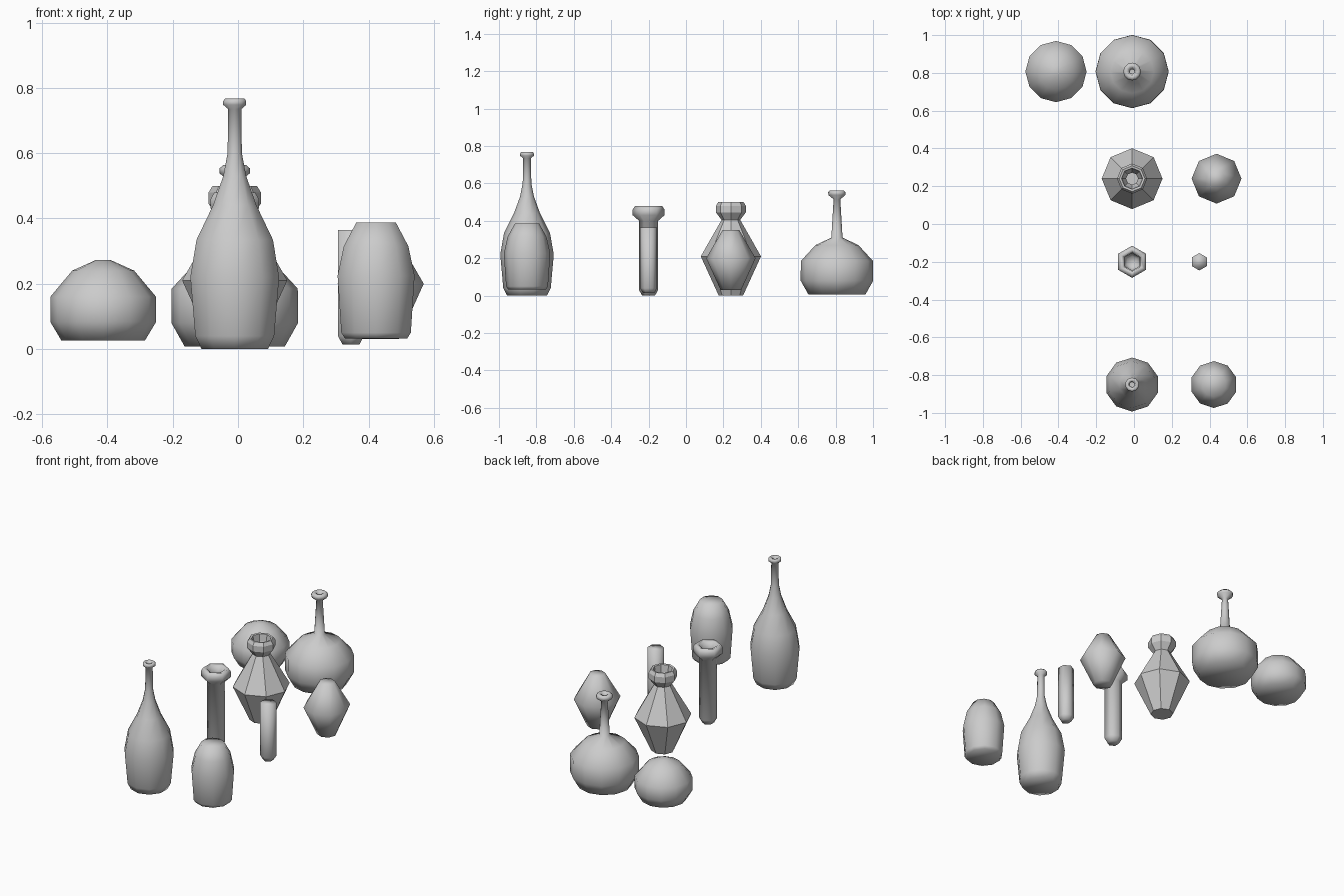
import bpy, bmesh
from math import sin, cos, pi

if "Cube" in bpy.data.objects:
    bpy.data.objects.remove(bpy.data.objects["Cube"])

grey = bpy.data.materials.new("light_grey")
grey.use_nodes = True
grey.diffuse_color = (0.6, 0.6, 0.6, 1)
grey.node_tree.nodes["Principled BSDF"].inputs["Base Color"].default_value = (0.6, 0.6, 0.6, 1)


def lathe(name, location, sides, profile, smooth=True):
    """Spin (radius, height) points round z, capping both ends."""
    bm = bmesh.new()
    rings = []
    for r, z in profile:
        angles = [pi / 2 + 2 * pi * i / sides for i in range(sides)]
        rings.append([bm.verts.new((r * cos(a), r * sin(a), z)) for a in angles])
    for low, high in zip(rings, rings[1:]):
        for i in range(sides):
            j = (i + 1) % sides
            bm.faces.new((low[i], low[j], high[j], high[i]))
    bm.faces.new(rings[0][::-1])
    bm.faces.new(rings[-1])
    for face in bm.faces:
        face.smooth = smooth
    mesh = bpy.data.meshes.new(name)
    bm.to_mesh(mesh)
    bm.free()
    mesh.materials.append(grey)
    obj = bpy.data.objects.new(name, mesh)
    obj.location = (*location, 0)
    bpy.context.collection.objects.link(obj)


def vessel(name, sides, place, fill_place, outer, mouth, fill, smooth=True):
    """A hollow bottle, and its liquid standing beside it."""
    lathe(name, place, sides, outer + mouth + fill[::-1], smooth)
    lathe(name + "_liquid", fill_place, sides, fill)


# Tall wine-shaped bottle
vessel("tall_bottle", 10, (-0.01, -0.85), (0.423, -0.85),
       [(0.107, 0), (0.127, 0.04), (0.143, 0.22), (0.123, 0.335),
        (0.07, 0.44), (0.037, 0.53), (0.023, 0.6), (0.021, 0.735)],
       [(0.037, 0.748), (0.037, 0.76), (0.031, 0.767), (0.018, 0.765), (0.013, 0.74), (0.014, 0.6)],
       [(0.1, 0.032), (0.112, 0.05), (0.124, 0.225), (0.104, 0.315), (0.064, 0.387)])

# Narrow six-sided vial with a wide lip
vessel("vial", 6, (-0.01, -0.2), (0.346, -0.2),
       [(0.034, 0), (0.051, 0.03), (0.051, 0.4)],
       [(0.085, 0.43), (0.085, 0.46), (0.072, 0.48), (0.052, 0.475), (0.046, 0.43)],
       [(0.03, 0.014), (0.046, 0.04), (0.046, 0.365)])

# Faceted double-cone bottle
vessel("faceted_bottle", 8, (-0.01, 0.24), (0.437, 0.24),
       [(0.065, 0), (0.161, 0.21), (0.05, 0.405)],
       [(0.08, 0.445), (0.08, 0.48), (0.068, 0.5), (0.056, 0.498), (0.05, 0.455), (0.032, 0.41)],
       [(0.055, 0.03), (0.132, 0.2), (0.045, 0.35)], smooth=False)

# Round flask with a thin neck
vessel("round_flask", 12, (-0.01, 0.807), (-0.413, 0.807),
       [(0.153, 0.007), (0.194, 0.08), (0.193, 0.185), (0.115, 0.27), (0.03, 0.31), (0.018, 0.515)],
       [(0.046, 0.538), (0.047, 0.553), (0.036, 0.563), (0.02, 0.56), (0.012, 0.53), (0.016, 0.31)],
       [(0.128, 0.026), (0.162, 0.083), (0.162, 0.16), (0.095, 0.24), (0.024, 0.272)])
